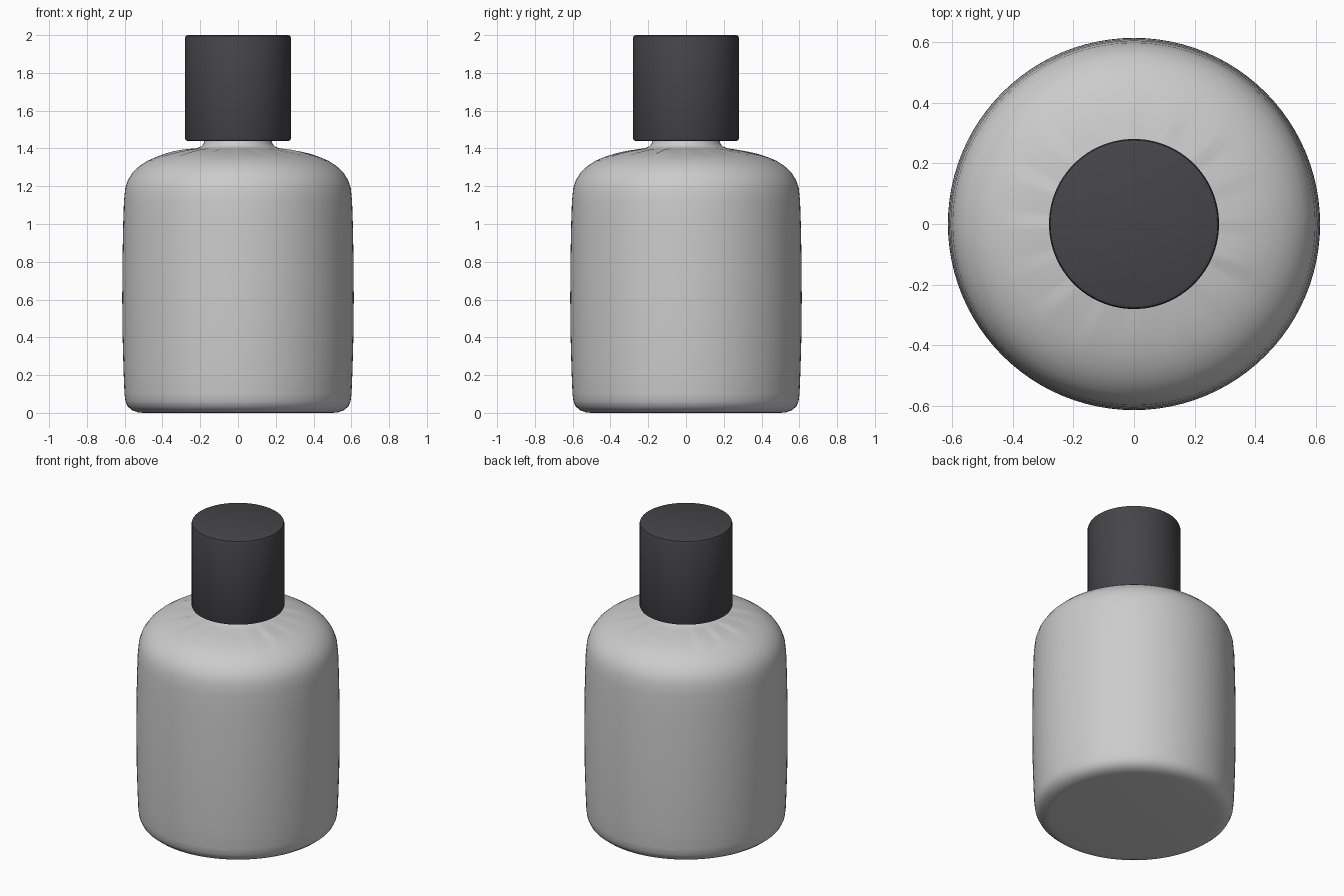
import bpy, bmesh, math, random

if "Cube" in bpy.data.objects:
    bpy.data.objects.remove(bpy.data.objects["Cube"])

random.seed(4)
SEG = 96
PLEATS = 16
heights = [random.uniform(0.003, 0.010) for _ in range(PLEATS)]


def lathe(name, profile, warp=None):
    """Spin (radius, z) points around z; closed at both ends by a cap face."""
    bm = bmesh.new()
    rings = []
    for r, z in profile:
        ring = []
        for i in range(SEG):
            a = 2 * math.pi * i / SEG
            dz = warp(r, z, a) if warp else 0
            ring.append(bm.verts.new((r * math.cos(a), r * math.sin(a), z + dz)))
        rings.append(ring)
    for lo, hi in zip(rings, rings[1:]):
        for i in range(SEG):
            j = (i + 1) % SEG
            bm.faces.new((lo[i], lo[j], hi[j], hi[i]))
    bm.faces.new(rings[0][::-1])
    bm.faces.new(rings[-1])
    mesh = bpy.data.meshes.new(name)
    bm.to_mesh(mesh)
    bm.free()
    ob = bpy.data.objects.new(name, mesh)
    bpy.context.collection.objects.link(ob)
    bpy.ops.object.select_all(action='DESELECT')
    ob.select_set(True)
    bpy.context.view_layer.objects.active = ob
    bpy.ops.object.shade_smooth_by_angle(angle=math.radians(35))
    return ob


def pleat(r, z, a):
    """Small swirling creases on the shoulder around the neck."""
    if z < 1.3 or not 0.22 < r < 0.44:
        return 0
    t = a / (2 * math.pi) * PLEATS
    k = int(t + 1e-6) % PLEATS
    fade = math.sin(math.pi * (r - 0.22) / 0.22)
    return heights[k] * fade * (1 - (t + 1e-6) % 1) - 0.002 * fade


# Bottle body with rounded base, soft shoulder and neck
lathe("bottle", [
    (0.50, 0.0), (0.53, 0.003), (0.56, 0.014), (0.583, 0.033), (0.596, 0.06),
    (0.601, 0.10), (0.606, 0.22), (0.611, 0.40), (0.613, 0.60), (0.612, 0.80),
    (0.608, 1.00), (0.604, 1.12), (0.597, 1.19), (0.582, 1.235), (0.556, 1.275),
    (0.52, 1.308), (0.478, 1.335), (0.43, 1.355), (0.38, 1.370), (0.34, 1.379),
    (0.30, 1.387), (0.26, 1.394), (0.22, 1.401), (0.195, 1.41), (0.182, 1.425),
    (0.178, 1.445), (0.178, 1.60)], pleat)

# Cap with softened rims
cap = lathe("cap", [
    (0.268, 1.44), (0.276, 1.443), (0.28, 1.452),
    (0.28, 1.985), (0.276, 1.996), (0.265, 2.0)])
dark = bpy.data.materials.new("dark_plastic")
dark.diffuse_color = (0.06, 0.06, 0.068, 1)
dark.use_nodes = True
dark.node_tree.nodes["Principled BSDF"].inputs["Base Color"].default_value = dark.diffuse_color
cap.data.materials.append(dark)
